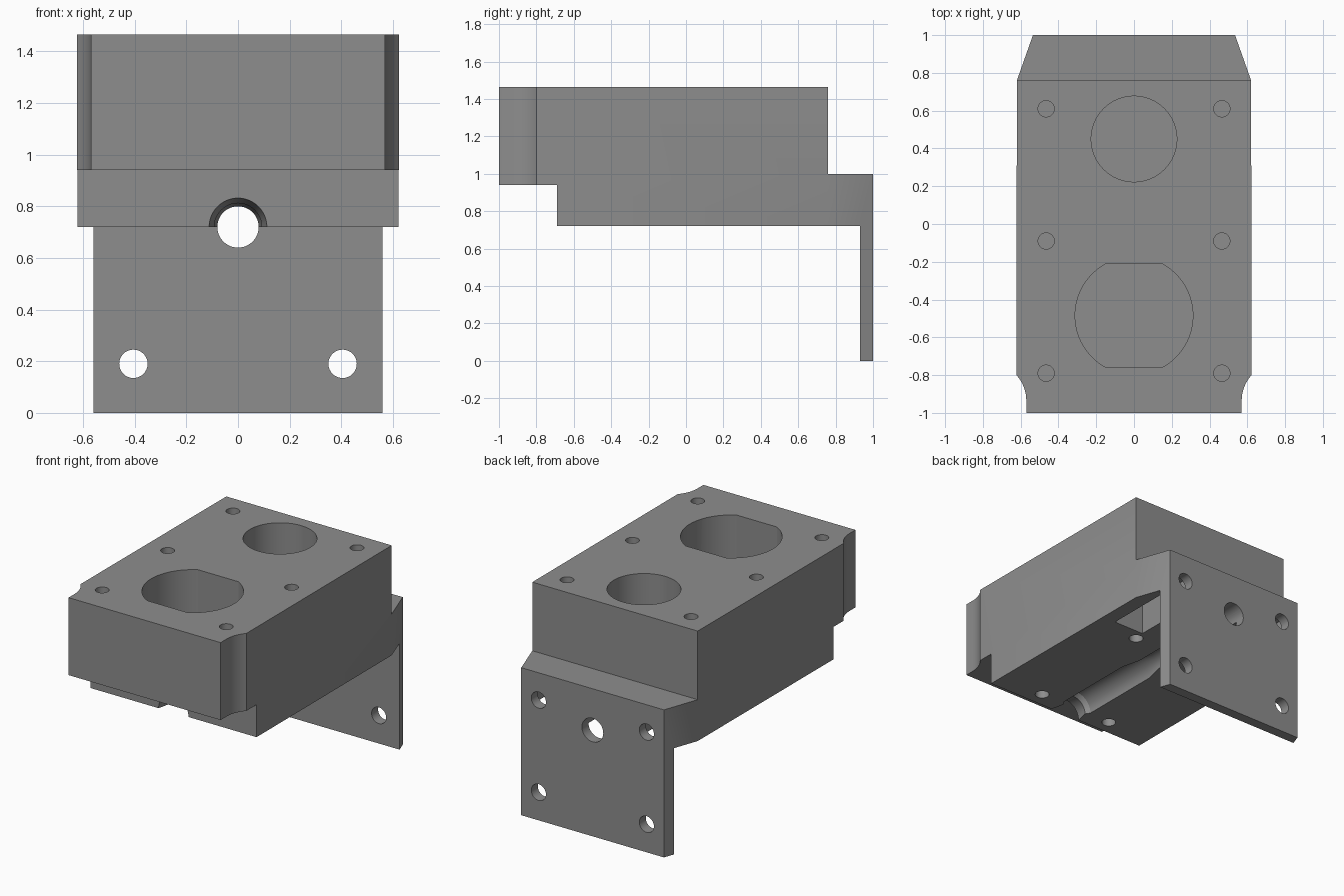
import bpy, bmesh, math
from mathutils import Vector

if "Cube" in bpy.data.objects:
    bpy.data.objects.remove(bpy.data.objects["Cube"])

TOP, BOTTOM = 1.465, 0.72


def prism(name, points, start, end, axis):
    """Extrude a closed 2D outline along the x, y or z axis."""
    place = {"x": lambda a, b, t: (t, a, b),
             "y": lambda a, b, t: (a, t, b),
             "z": lambda a, b, t: (a, b, t)}[axis]
    bm = bmesh.new()
    face = bm.faces.new([bm.verts.new(place(a, b, start)) for a, b in points])
    moved = bmesh.ops.extrude_face_region(bm, geom=[face])["geom"]
    shift = Vector(place(0, 0, end - start))
    for v in moved:
        if isinstance(v, bmesh.types.BMVert):
            v.co += shift
    bmesh.ops.recalc_face_normals(bm, faces=bm.faces)
    mesh = bpy.data.meshes.new(name)
    bm.to_mesh(mesh)
    bm.free()
    ob = bpy.data.objects.new(name, mesh)
    bpy.context.collection.objects.link(ob)
    return ob


def circle(cx, cy, r, n=32):
    return [(cx + r * math.cos(2 * math.pi * i / n),
             cy + r * math.sin(2 * math.pi * i / n)) for i in range(n)]


def lathe_y(name, profile, z, n=48):
    """Revolve (y, radius) stations around a line parallel to y."""
    bm = bmesh.new()
    rings = [[bm.verts.new((a, y, b)) for a, b in circle(0, z, r, n)]
             for y, r in profile]
    for r0, r1 in zip(rings, rings[1:]):
        for i in range(n):
            j = (i + 1) % n
            bm.faces.new((r0[i], r0[j], r1[j], r1[i]))
    bm.faces.new(rings[0])
    bm.faces.new(rings[-1])
    bmesh.ops.recalc_face_normals(bm, faces=bm.faces)
    mesh = bpy.data.meshes.new(name)
    bm.to_mesh(mesh)
    bm.free()
    ob = bpy.data.objects.new(name, mesh)
    bpy.context.collection.objects.link(ob)
    return ob


def combine(target, tool, operation):
    bpy.context.view_layer.objects.active = target
    mod = target.modifiers.new("cut", "BOOLEAN")
    mod.operation, mod.solver, mod.object = operation, "EXACT", tool
    bpy.ops.object.modifier_apply(modifier=mod.name)
    bpy.data.objects.remove(tool)


# Plan outline: tapered back, scooped front corners
scoop = [(0.77 - 0.2 * math.cos(a), -0.935 + 0.2 * math.sin(a))
         for a in [math.radians(42.5) * i / 8 for i in range(9)]]
half = [(0.57, -1.0)] + scoop + [(0.62, 0.76), (0.535, 1.0)]
plan = half + [(-x, y) for x, y in reversed(half)]
body = prism("mounting_block", plan, -0.1, 1.6, "z")

# Side silhouette: stepped block with hanging back plate
side = [(-1.1, 0.94), (-0.69, 0.94), (-0.69, BOTTOM), (0.93, BOTTOM), (0.93, 0),
        (1.1, 0), (1.1, 1.0), (0.76, 1.0), (0.76, TOP), (-1.1, TOP)]
combine(body, prism("side_profile", side, -1, 1, "x"), "INTERSECT")

cutters = []
# Round bore and flat-sided bore in the top
cutters.append(prism("round_bore", circle(0, 0.45, 0.227, 64), 0.95, 1.6, "z"))
r, cy, flat = 0.312, -0.485, 0.273
a0 = math.asin(flat / r)
arc = [-a0 + 2 * a0 * i / 24 for i in range(25)]
right = [(r * math.cos(a), cy + r * math.sin(a)) for a in arc]
left = [(-x, y) for x, y in reversed(right)]
cutters.append(prism("flat_sided_bore", right + left, 0.95, 1.6, "z"))

for s in (-1, 1):
    # Screw holes in the top
    for y in (-0.79, -0.09, 0.61):
        cutters.append(prism("top_hole", circle(s * 0.465, y, 0.043), 1.2, 1.6, "z"))
    # Screw holes in the underside
    for y in (-0.587, 0.354):
        cutters.append(prism("under_hole", circle(s * 0.28, y, 0.045), 0.6, 0.9, "z"))
    # Pockets behind the upper plate holes
    x0, x1 = s * 0.29, s * 0.52
    cutters.append(prism("pocket", [(x0, 0.6), (x1, 0.6), (x1, 0.93), (x0, 0.93)],
                         0.43, 0.93, "y"))
    # Bolt holes through the back plate
    for z in (0.19, 0.815):
        cutters.append(prism("plate_hole", circle(s * 0.405, z, 0.055), 0.88, 1.1, "y"))

# Half-round channel underneath, narrowing to the hole in the plate
channel = [(-0.75, 0.112), (-0.69, 0.112), (-0.6, 0.092), (-0.57, 0.112),
           (0.02, 0.112), (0.15, 0.08), (1.1, 0.08)]
cutters.append(lathe_y("channel", channel, BOTTOM))

for tool in cutters:
    combine(body, tool, "DIFFERENCE")

# Plain grey metal
grey = bpy.data.materials.new("grey_metal")
grey.diffuse_color = (0.27, 0.27, 0.27, 1)
grey.use_nodes = True
grey.node_tree.nodes["Principled BSDF"].inputs["Base Color"].default_value = grey.diffuse_color
body.data.materials.clear()
body.data.materials.append(grey)
for p in body.data.polygons:
    p.material_index = 0

bpy.ops.object.select_all(action="DESELECT")
body.select_set(True)
bpy.context.view_layer.objects.active = body
bpy.ops.object.shade_smooth_by_angle(angle=math.radians(25))
